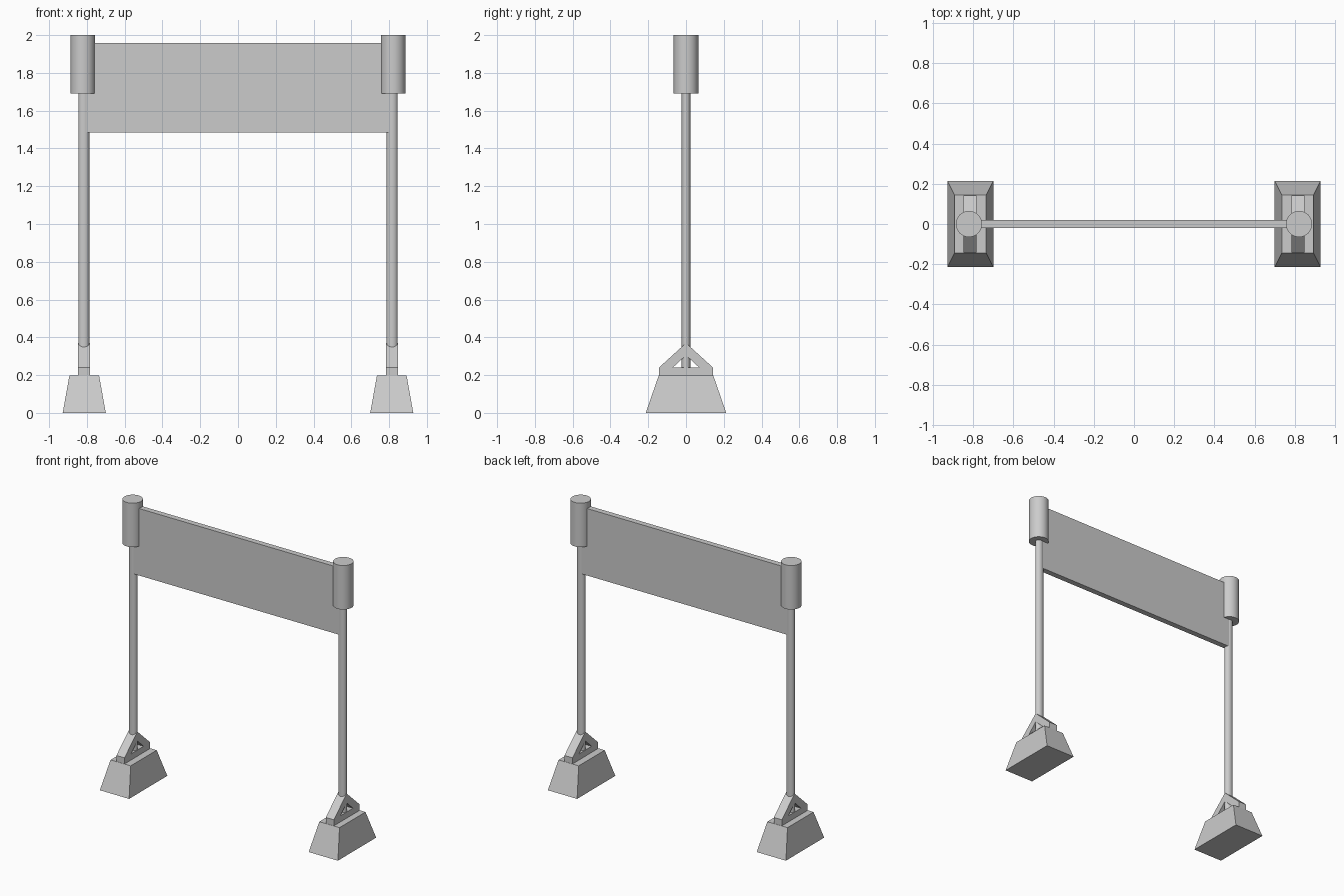
import bpy, bmesh

if "Cube" in bpy.data.objects:
    bpy.data.objects.remove(bpy.data.objects["Cube"])

PX = 0.816  # post distance from the centre


def finish(name, bm):
    bmesh.ops.recalc_face_normals(bm, faces=bm.faces)
    mesh = bpy.data.meshes.new(name)
    bm.to_mesh(mesh)
    bm.free()
    obj = bpy.data.objects.new(name, mesh)
    bpy.context.collection.objects.link(obj)
    return obj


def block(name, x, size, z0, z1, top_scale=(1, 1)):
    bm = bmesh.new()
    bmesh.ops.create_cube(bm, size=1)
    for v in bm.verts:
        top = v.co.z > 0
        sx, sy = top_scale if top else (1, 1)
        v.co = (x + v.co.x * size[0] * sx, v.co.y * size[1] * sy, z1 if top else z0)
    return finish(name, bm)


def tube(name, x, rx, ry, z0, z1):
    bpy.ops.mesh.primitive_cylinder_add(vertices=32, radius=1, depth=1,
                                        location=(x, 0, (z0 + z1) / 2))
    obj = bpy.context.object
    obj.name = name
    obj.scale = (rx, ry, z1 - z0)
    bpy.ops.object.transform_apply(location=False, rotation=False, scale=True)
    bpy.ops.object.shade_smooth_by_angle(angle=0.7)
    return obj


def bracket(name, x, width):
    # Triangular frame: bottom bar and two sloping arms, extruded along x
    pts = [(-.143, .197), (.143, .197), (.143, .24), (.07, .24),
           (-.07, .24), (-.143, .24), (0, .37), (0, .305)]
    bm = bmesh.new()
    vs = [bm.verts.new((x - width / 2, y, z)) for y, z in pts]
    faces = [bm.faces.new([vs[i] for i in loop])
             for loop in ((0, 1, 2, 3, 4, 5), (2, 6, 7, 3), (6, 5, 4, 7))]
    bmesh.ops.recalc_face_normals(bm, faces=faces)
    ext = bmesh.ops.extrude_face_region(bm, geom=faces, use_keep_orig=True)
    moved = [g for g in ext["geom"] if isinstance(g, bmesh.types.BMVert)]
    bmesh.ops.translate(bm, verts=moved, vec=(width, 0, 0))
    return finish(name, bm)


for side, s in (("left", -1), ("right", 1)):
    # Tapered foot
    block(side + "_foot", s * 0.814, (0.228, 0.426), 0, 0.197, (0.69, 0.68))
    # Bracket holding the post
    bracket(side + "_bracket", s * PX, 0.063)
    # Slim post and thick cap
    tube(side + "_post", s * PX, 0.029, 0.023, 0.24, 1.75)
    tube(side + "_cap", s * 0.821, 0.065, 0.065, 1.69, 2.0)

# Banner board between the posts
block("banner_board", 0, (2 * PX, 0.04), 1.485, 1.957)
